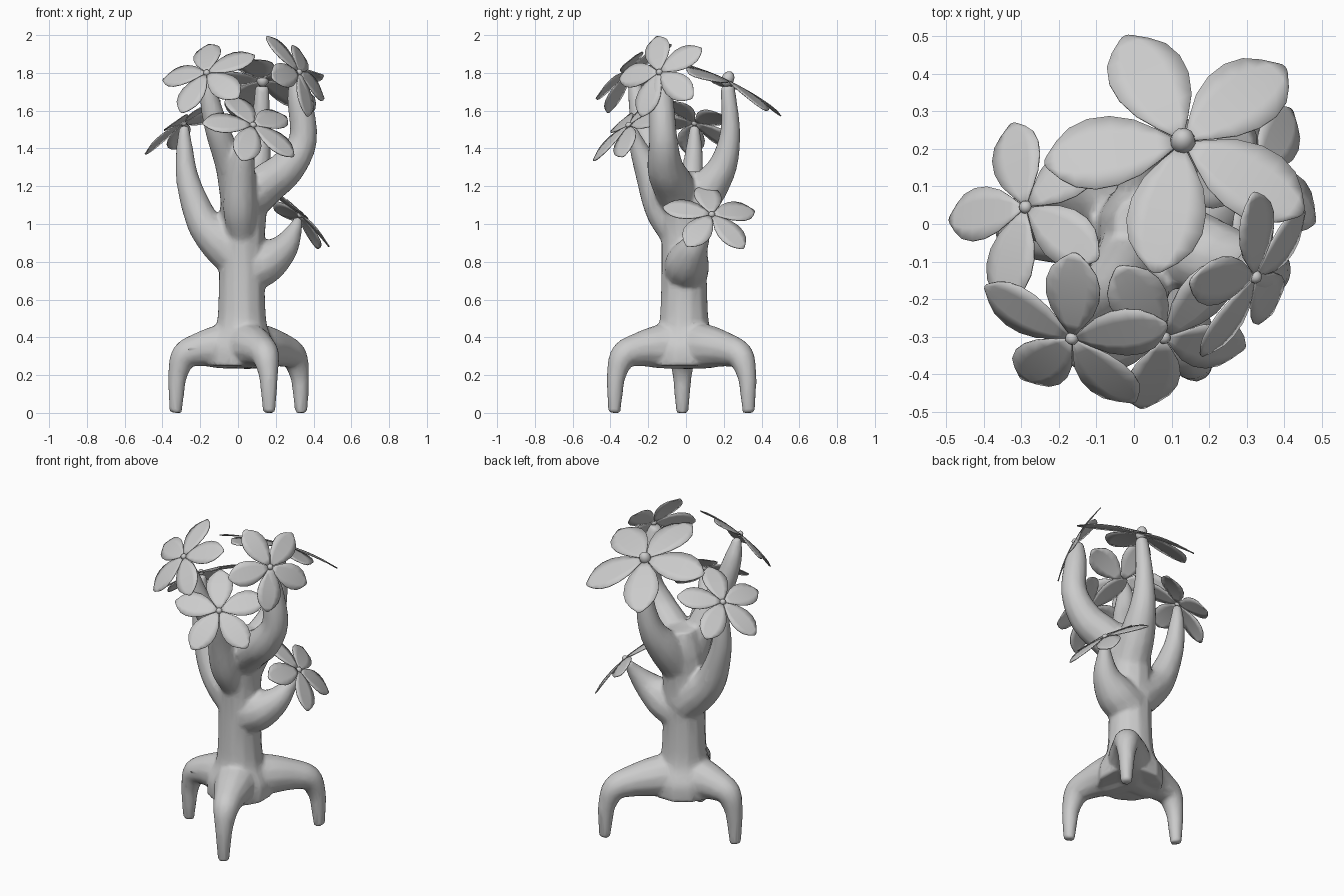
import bpy, bmesh, math
from mathutils import Vector, Matrix

if "Cube" in bpy.data.objects:
    bpy.data.objects.remove(bpy.data.objects["Cube"])


def new_object(name, bm):
    bmesh.ops.recalc_face_normals(bm, faces=bm.faces)
    for f in bm.faces:
        f.smooth = True
    me = bpy.data.meshes.new(name)
    bm.to_mesh(me)
    bm.free()
    ob = bpy.data.objects.new(name, me)
    bpy.context.collection.objects.link(ob)
    return ob


def spline(pts, steps=4):
    """Catmull-Rom through (x, y, z, radius) points."""
    p = [Vector(q) for q in pts]
    p = [2 * p[0] - p[1]] + p + [2 * p[-1] - p[-2]]
    out = []
    for i in range(1, len(p) - 2):
        a, b, c, d = p[i - 1:i + 3]
        for k in range(steps):
            t = k / steps
            out.append(0.5 * (2 * b + (c - a) * t + (2 * a - 5 * b + 4 * c - d) * t * t
                              + (3 * b - a - 3 * c + d) * t ** 3))
    return out + [p[-2]]


def tube(bm, pts, sides=12):
    """Closed tapering tube added to bm."""
    path = spline(pts)
    pos = [q.to_3d() for q in path]
    n, prev, ref = len(pos), None, None
    for i, q in enumerate(pos):
        tan = (pos[min(i + 1, n - 1)] - pos[max(i - 1, 0)]).normalized()
        if ref is None:
            ref = tan.orthogonal()
        ref = (ref - tan * ref.dot(tan)).normalized()
        side = tan.cross(ref)
        r = max(path[i][3], 0.01)
        ring = []
        for k in range(sides):
            a = 2 * math.pi * k / sides
            ring.append(bm.verts.new(q + (ref * math.cos(a) + side * math.sin(a)) * r))
        if prev:
            for k in range(sides):
                j = (k + 1) % sides
                bm.faces.new((prev[k], prev[j], ring[j], ring[k]))
        else:
            bm.faces.new(ring[::-1])
        prev = ring
    bm.faces.new(prev)


wood = bmesh.new()

# trunk
tube(wood, [(.02, -.01, .25, .19), (.02, -.01, .35, .185), (.02, -.01, .46, .138), (.02, -.01, .65, .125),
            (.02, -.01, .9, .123), (.03, -.01, 1.12, .125), (.03, 0, 1.28, .085)])

# branches, each ending under a flower
for pts in (
    [(.0, 0, .82, .12), (-.1, .0, .91, .11), (-.19, .01, 1.02, .088), (-.265, .03, 1.23, .063),
     (-.283, .043, 1.4, .045), (-.285, .045, 1.52, .025)],
    [(.05, 0, .75, .12), (.15, .01, .8, .115), (.24, .04, .87, .08), (.295, .09, .96, .045), (.32, .13, 1.03, .022)],
    [(.04, .02, 1.05, .11), (.07, .12, 1.19, .1), (.1, .2, 1.32, .075), (.12, .235, 1.5, .053),
     (.128, .22, 1.73, .038)],
    [(.06, -.03, 1.12, .11), (.15, -.07, 1.21, .11), (.26, -.11, 1.3, .097), (.345, -.12, 1.45, .076),
     (.325, -.13, 1.66, .065), (.305, -.135, 1.79, .035)],
    [(.01, -.05, 1.08, .1), (-.04, -.13, 1.3, .08), (-.11, -.22, 1.5, .066), (-.15, -.255, 1.66, .052),
     (-.16, -.285, 1.78, .025)],
    [(.02, -.07, .94, .07), (.01, -.13, 1.08, .09), (.015, -.19, 1.26, .078), (.04, -.25, 1.4, .05),
     (.08, -.285, 1.51, .022)],
):
    tube(wood, pts)

# three arched legs
for fx, fy in ((-.33, -.02), (.165, -.38), (.335, .332)):
    c = Vector((.02, -.01))
    d = Vector((fx, fy)) - c
    prof = [(0, .36, .13), (.35, .35, .118), (.64, .335, .092), (.87, .3, .074),
            (.97, .2, .052), (.99, .1, .042), (1, .0, .033)]
    tube(wood, [(c.x + d.x * s, c.y + d.y * s, z, r) for s, z, r in prof])

tree = new_object("trunk_and_branches", wood)
rm = tree.modifiers.new("merge", 'REMESH')
rm.mode = 'VOXEL'
rm.voxel_size = 0.012
rm.use_smooth_shade = True
sm = tree.modifiers.new("blend", 'SMOOTH')
sm.factor = 0.5
sm.iterations = 6
dc = tree.modifiers.new("lighten", 'DECIMATE')
dc.ratio = 0.2


# petal outline: position along length, half width (both in petal lengths)
PETAL = [(.05, .03), (.18, .125), (.33, .22), (.5, .275), (.66, .28), (.8, .235), (.92, .15), (1.0, .05)]


def flower(name, centre, normal, first, size, bud=.018, stretch=1):
    n = Vector(normal).normalized()
    u = Vector(first)
    u = (u - n * u.dot(n)).normalized()
    v = n.cross(u)
    frame = Matrix((u, v, n)).transposed().to_4x4()
    frame.translation = Vector(centre)
    # petals
    bm = bmesh.new()
    for k in range(5):
        rot = Matrix.Rotation(2 * math.pi * k / 5, 4, 'Z')
        prev = None
        for t, w in PETAL:
            row = []
            for s in (-1, -.5, 0, .5, 1):
                x = t - (.02 * s * s if t > .9 else 0)
                z = .02 - .14 * t * t
                row.append(bm.verts.new(frame @ rot @ (Vector((x, s * w, z)) * size)))
            if prev:
                for i in range(4):
                    bm.faces.new((prev[i], row[i], row[i + 1], prev[i + 1]))
            prev = row
    ob = new_object(name + "_petals", bm)
    so = ob.modifiers.new("thickness", 'SOLIDIFY')
    so.thickness = 0.005
    so.offset = 0
    # bud in the middle
    bm = bmesh.new()
    bmesh.ops.create_icosphere(bm, subdivisions=2, radius=bud,
                               matrix=frame @ Matrix.Translation((0, 0, bud * .4)) @ Matrix.Diagonal((1, 1, stretch, 1)))
    new_object(name + "_bud", bm)


flower("front_left_flower", (-.163, -.3, 1.795), (-.32, -.63, .71), (0, .2, .16), .27)
flower("front_flower", (.078, -.298, 1.518), (.3, -.61, .73), (-1, -.31, .15), .27)
flower("left_flower", (-.285, .043, 1.53), (-.52, .25, .82), (-.1, .215, 0), .262)
flower("back_flower", (.13, .215, 1.755), (.02, .43, .9), (-.45, .88, -.45), .37, .034, 1.3)
flower("right_flower", (.318, -.138, 1.8), (.77, -.42, .48), (-.6, -.17, 1), .255)
flower("low_right_flower", (.325, .135, 1.045), (.68, .17, .71), (-1, -.17, 1), .26)
